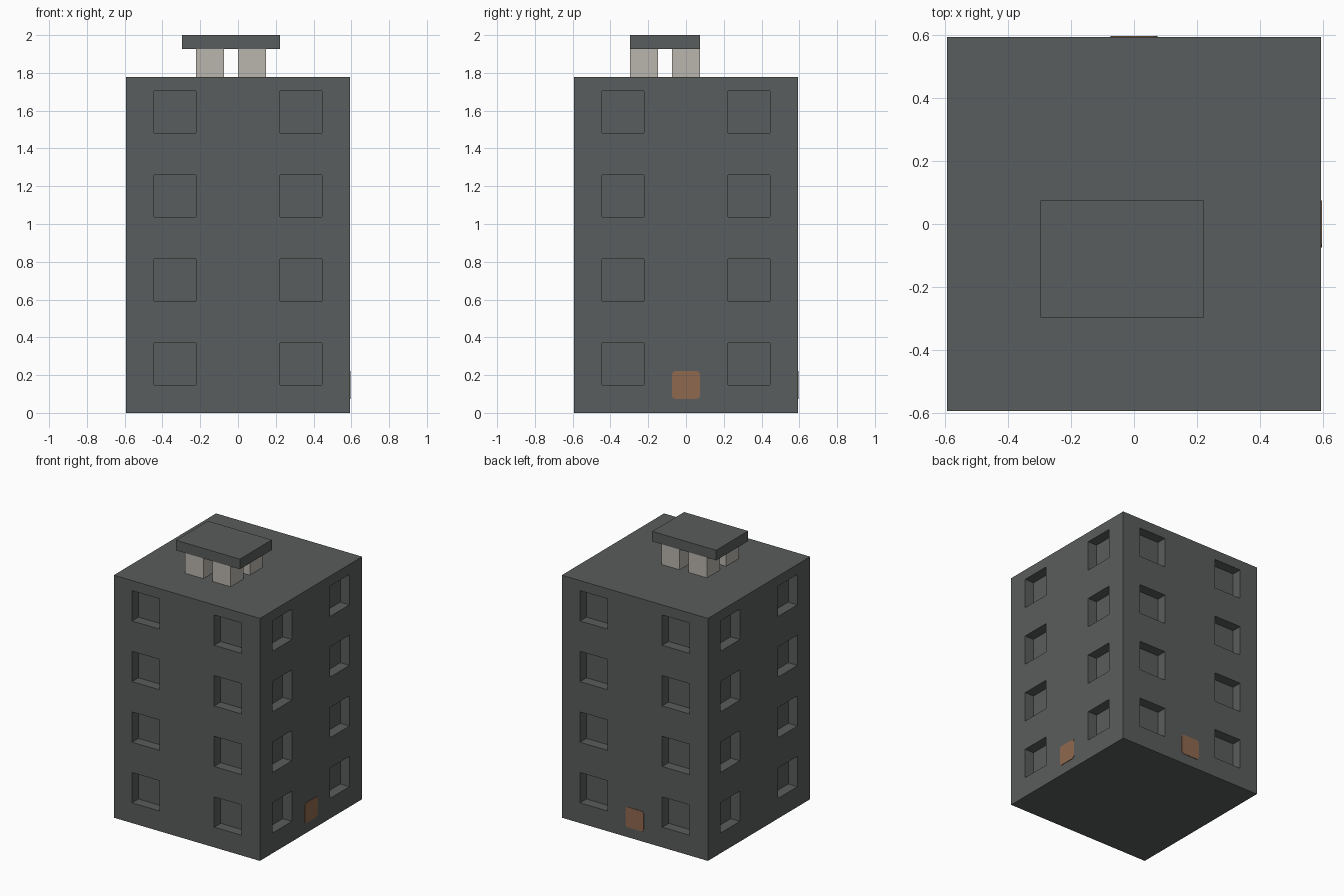
import bpy, bmesh
from math import radians
from mathutils import Matrix, Vector

U = 2 / 27  # building module: 16 wide, 24 tall, 27 with the roof shelter

if "Cube" in bpy.data.objects:
    bpy.data.objects.remove(bpy.data.objects["Cube"], do_unlink=True)


def material(name, color):
    mat = bpy.data.materials.new(name)
    mat.use_nodes = True
    mat.diffuse_color = (*color, 1)
    mat.node_tree.nodes["Principled BSDF"].inputs["Base Color"].default_value = (*color, 1)
    return mat


slate = material("slate grey", (0.102, 0.109, 0.109))
stone = material("pale stone", (0.49, 0.465, 0.425))
copper = material("copper brown", (0.275, 0.14, 0.076))


def finish(name, bm, mat):
    mesh = bpy.data.meshes.new(name)
    bm.to_mesh(mesh)
    bm.free()
    mesh.materials.append(mat)
    obj = bpy.data.objects.new(name, mesh)
    bpy.context.collection.objects.link(obj)
    return obj


def box_mesh(low, high):
    """Box between two corners given in modules."""
    low, high = Vector(low) * U, Vector(high) * U
    bm = bmesh.new()
    bmesh.ops.create_cube(bm, size=1)
    bmesh.ops.scale(bm, vec=high - low, verts=bm.verts)
    bmesh.ops.translate(bm, vec=(low + high) / 2, verts=bm.verts)
    return bm


# Tower block: slice the box along the window edges, then push the windows in
bm = box_mesh((-8, -8, 0), (8, 8, 24))
floors = [2, 8, 14, 20]
cuts = [(axis, c) for axis in (0, 1) for c in (-6, -3, 3, 6)]
cuts += [(2, f + rise) for f in floors for rise in (0, 3)]
for axis, c in cuts:
    normal = Vector((0, 0, 0))
    normal[axis] = 1
    bmesh.ops.bisect_plane(bm, geom=bm.verts[:] + bm.edges[:] + bm.faces[:],
                           plane_co=normal * c * U, plane_no=normal)
bm.normal_update()


def is_window(face):
    if abs(face.normal.z) > 0.5:
        return False
    centre = face.calc_center_median() / U
    along = centre.y if abs(face.normal.x) > 0.5 else centre.x
    return 3 < abs(along) < 6 and any(f < centre.z < f + 3 for f in floors)


windows = [f for f in bm.faces if is_window(f)]
panes = bmesh.ops.extrude_discrete_faces(bm, faces=windows)["faces"]
bm.normal_update()
for pane in panes:
    bmesh.ops.translate(bm, vec=-pane.normal * U, verts=pane.verts)
bmesh.ops.recalc_face_normals(bm, faces=bm.faces)
finish("tower_block", bm, slate)

# Roof shelter: four pillars under a flat slab
for side, x in (("right", -3), ("left", 0)):
    for end, y in (("front", -4), ("back", -1)):
        finish(f"roof_pillar_{end}_{side}",
               box_mesh((x, y, 24), (x + 2, y + 2, 26)), stone)
finish("roof_slab", box_mesh((-4, -4, 26), (3, 1, 27)), slate)

# Rounded plates low on the left and back walls
for name, turn in (("left_wall_plate", 0), ("back_wall_plate", 90)):
    bm = box_mesh((8, -1, 1), (8.05, 1, 3))
    corners = [e for e in bm.edges
               if abs(e.verts[0].co.x - e.verts[1].co.x) > 0.001]
    bmesh.ops.bevel(bm, geom=corners, offset=0.25 * U, segments=3,
                    profile=0.5, affect="EDGES")
    bmesh.ops.rotate(bm, cent=(0, 0, 0), verts=bm.verts,
                     matrix=Matrix.Rotation(radians(turn), 3, "Z"))
    finish(name, bm, copper)
